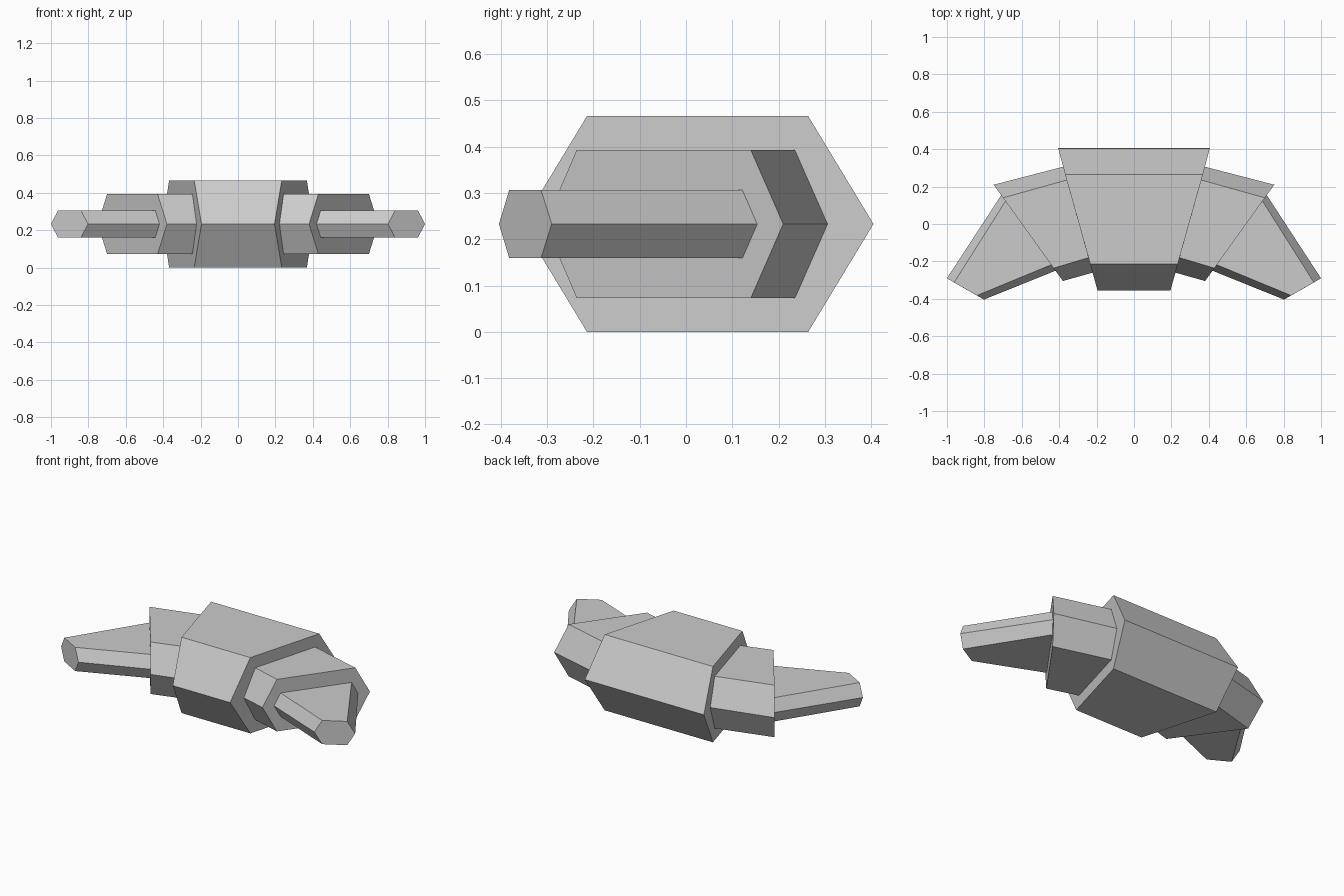
import bpy
import bmesh

MID_Z = 0.233

if "Cube" in bpy.data.objects:
    bpy.data.objects.remove(bpy.data.objects["Cube"], do_unlink=True)

# Single plain grey
grey = bpy.data.materials.new("plain_grey")
grey.use_nodes = True
colour = (0.6, 0.6, 0.6, 1.0)
grey.diffuse_color = colour
grey.node_tree.nodes["Principled BSDF"].inputs["Base Color"].default_value = colour


def hex_ring(outline, half_height):
    """Six-sided ring from rear ridge, rear top, front top, front ridge."""
    rear, rear_top, front_top, front = outline
    levels = ((rear, 0), (rear_top, 1), (front_top, 1),
              (front, 0), (front_top, -1), (rear_top, -1))
    return [(x, y, MID_Z + s * half_height) for (x, y), s in levels]


def hex_segment(name, inner, outer, half_height, side=1, sink=0.0):
    """Hexagonal block between two rings, its inner end sunk into its neighbour."""
    inner = [tuple(a + (a - b) * sink for a, b in zip(p, q))
             for p, q in zip(inner, outer)]
    bm = bmesh.new()
    rings = [[bm.verts.new((side * x, y, z)) for x, y, z in hex_ring(o, half_height)]
             for o in (inner, outer)]
    for ring in rings:
        bm.faces.new(ring)
    a, b = rings
    for i in range(6):
        j = (i + 1) % 6
        bm.faces.new((a[i], a[j], b[j], b[i]))
    bmesh.ops.recalc_face_normals(bm, faces=bm.faces)
    mesh = bpy.data.meshes.new(name)
    bm.to_mesh(mesh)
    bm.free()
    mesh.materials.append(grey)
    obj = bpy.data.objects.new(name, mesh)
    bpy.context.collection.objects.link(obj)


# Central block, tapered towards the front
core = [(0.405, 0.405), (0.368, 0.264), (0.234, -0.214), (0.195, -0.355)]
hex_segment("central_block", [(-x, y) for x, y in core], core, 0.233)

# Angled shoulders and tapering wing tips on both sides
shoulder_in = [(0.379, 0.306), (0.36, 0.235), (0.244, -0.18), (0.222, -0.26)]
shoulder_out = [(0.75, 0.21), (0.70, 0.14), (0.43, -0.236), (0.38, -0.305)]
tip_in = [(0.71, 0.154), (0.687, 0.122), (0.443, -0.218), (0.42, -0.25)]
tip_out = [(1.0, -0.29), (0.962, -0.313), (0.84, -0.382), (0.802, -0.404)]
for side, label in ((1, "left"), (-1, "right")):
    hex_segment(label + "_shoulder", shoulder_in, shoulder_out, 0.16, side, 0.05)
    hex_segment(label + "_wing_tip", tip_in, tip_out, 0.073, side, 0.05)
